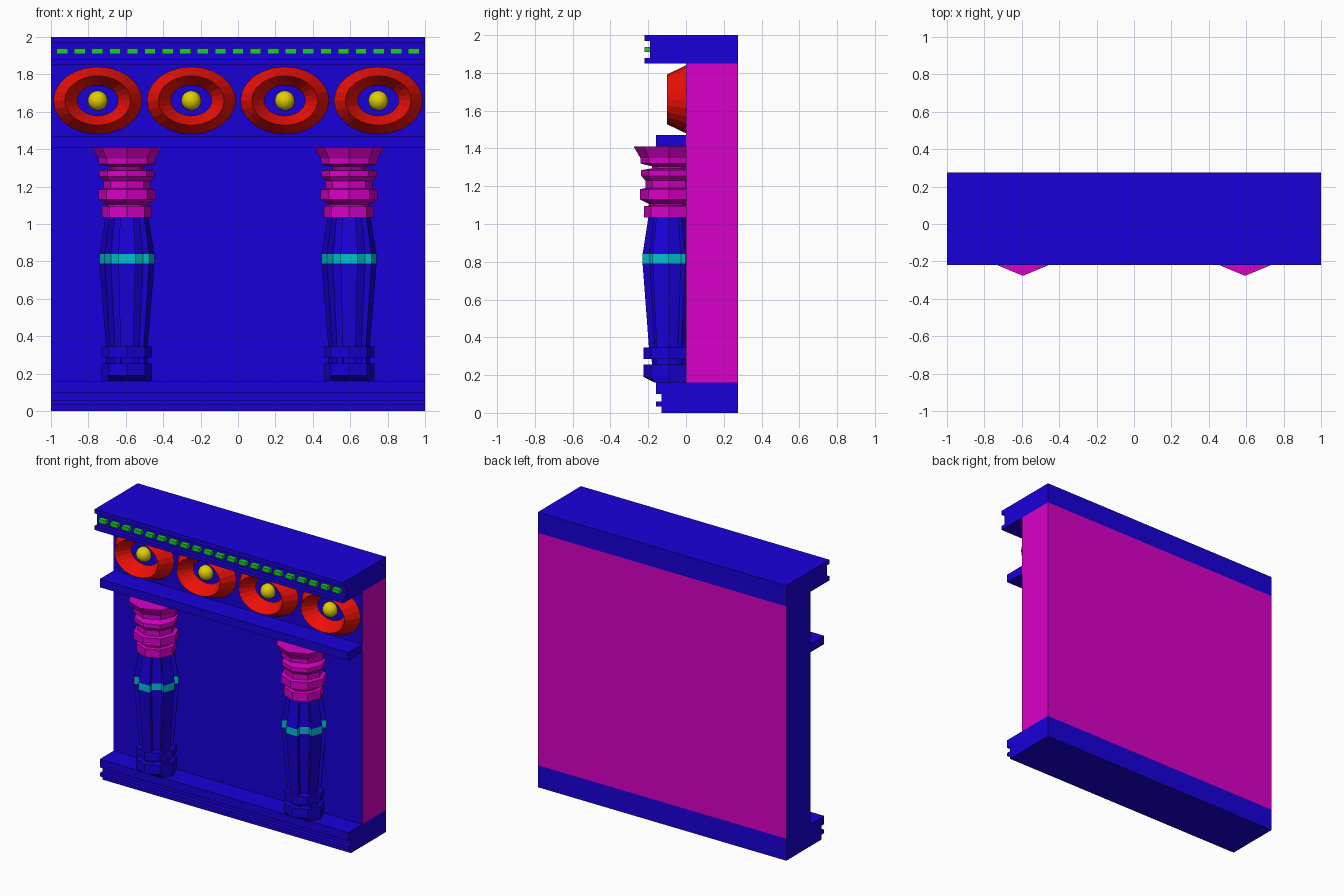
import bpy, bmesh
from math import cos, sin, pi, radians
from mathutils import Matrix

if "Cube" in bpy.data.objects:
    bpy.data.objects.remove(bpy.data.objects["Cube"])


def material(name, rgb):
    m = bpy.data.materials.new(name)
    m.diffuse_color = (*rgb, 1)
    m.use_nodes = True
    m.node_tree.nodes["Principled BSDF"].inputs["Base Color"].default_value = m.diffuse_color
    return m


BLUE = material("blue", (0.01, 0.0, 0.70))
PINK = material("magenta", (0.70, 0.0, 0.58))
RED = material("red", (0.85, 0.005, 0.002))
CYAN = material("cyan", (0.0, 0.55, 0.60))
GREEN = material("green", (0.01, 0.65, 0.02))
YELLOW = material("yellow", (0.75, 0.62, 0.0))


def finish(bm, name, *mats):
    bmesh.ops.recalc_face_normals(bm, faces=bm.faces)
    me = bpy.data.meshes.new(name)
    bm.to_mesh(me)
    bm.free()
    for m in mats:
        me.materials.append(m)
    ob = bpy.data.objects.new(name, me)
    bpy.context.collection.objects.link(ob)
    return ob


def box(name, x0, x1, y0, y1, z0, z1, *mats):
    bm = bmesh.new()
    mat = Matrix.Translation(((x0 + x1) / 2, (y0 + y1) / 2, (z0 + z1) / 2)) \
        @ Matrix.Diagonal((x1 - x0, y1 - y0, z1 - z0, 1))
    bmesh.ops.create_cube(bm, size=1, matrix=mat)
    return finish(bm, name, *mats)


def moulding(name, profile, mat):
    """Extrude a (y, z) profile along the full width."""
    bm = bmesh.new()
    f = bm.faces.new([bm.verts.new((-1, y, z)) for y, z in profile])
    ext = bmesh.ops.extrude_face_region(bm, geom=[f], use_keep_orig=True)
    bmesh.ops.translate(bm, vec=(2, 0, 0),
                        verts=[v for v in ext["geom"] if isinstance(v, bmesh.types.BMVert)])
    return finish(bm, name, mat)


def stack(name, x, section, profile, mats, band=None, clamp=None):
    """Stack a cross-section at (scale, z) steps; band = step using the second material."""
    bm = bmesh.new()
    rings = [[bm.verts.new((x + r * a, COL_Y + r * b, z)) for a, b in section]
             for r, z in profile]
    n = len(section)
    for k in range(len(rings) - 1):
        for i in range(n):
            j = (i + 1) % n
            f = bm.faces.new((rings[k][i], rings[k][j], rings[k + 1][j], rings[k + 1][i]))
            f.material_index = int(k == band)
    bm.faces.new(rings[0])
    bm.faces.new(rings[-1])
    if clamp is not None:
        for v in rings[0]:
            v.co.y = max(v.co.y, clamp)
    return finish(bm, name, *mats)


# Wall: blue front and left, magenta back and right
wall = box("wall", -1, 1, 0, 0.275, 0.16, 1.85, BLUE, PINK)
for p in wall.data.polygons:
    p.material_index = int(p.normal.x > 0.5 or p.normal.y > 0.5)

# Plinth, shelf and grooved cornice
moulding("plinth", [(0.275, 0), (-0.13, 0), (-0.13, 0.035), (-0.16, 0.035), (-0.16, 0.06),
                    (-0.13, 0.06), (-0.13, 0.10), (-0.16, 0.10), (-0.16, 0.16), (0.275, 0.16)], BLUE)
box("shelf", -1, 1, -0.16, 0, 1.41, 1.47, BLUE)
moulding("cornice", [(0.275, 1.85), (-0.22, 1.85), (-0.22, 1.88), (-0.19, 1.88),
                     (-0.19, 1.97), (-0.22, 1.97), (-0.22, 2), (0.275, 2)], BLUE)

# Dentils in the cornice groove
for i in range(21):
    cx = -0.94 + 0.094 * i
    box(f"dentil_{i + 1}", cx - 0.03, cx + 0.03, -0.22, -0.19, 1.91, 1.938, GREEN)

# Oval rosettes with a ball in the middle
N = 24
for k in range(4):
    cx, cz = -0.75 + 0.5 * k, 1.66
    bm = bmesh.new()
    rings = [[bm.verts.new((cx + a * cos(2 * pi * i / N), y, cz + b * sin(2 * pi * i / N)))
              for i in range(N)]
             for a, b, y in ((0.237, 0.18, 0), (0.176, 0.132, -0.10), (0.11, 0.082, 0))]
    for p, q in ((0, 1), (1, 2), (2, 0)):
        for i in range(N):
            j = (i + 1) % N
            bm.faces.new((rings[p][i], rings[p][j], rings[q][j], rings[q][i]))
    finish(bm, f"rosette_{k + 1}", RED)

    bm = bmesh.new()
    bmesh.ops.create_uvsphere(bm, u_segments=20, v_segments=12, radius=0.053,
                              matrix=Matrix.Translation((cx, -0.01, cz)))
    for f in bm.faces:
        f.smooth = True
    finish(bm, f"rosette_ball_{k + 1}", YELLOW)

# Columns: octagonal capital and base, shaft with five ridges
COL_Y = -0.09
OCT = [(cos(i * pi / 4), sin(i * pi / 4)) for i in range(8)]
FLUTED = []
for i in range(5):
    a, b = radians(-108 + 72 * i), radians(-72 + 72 * i)
    FLUTED += [(s * cos(t), s * sin(t)) for s, t in ((0.72, a), (1, a), (1, b), (0.72, b))]

CAPITAL = [(0.133, 1.035), (0.133, 1.095), (0.105, 1.097), (0.105, 1.105), (0.153, 1.13),
           (0.153, 1.185), (0.125, 1.19), (0.125, 1.23), (0.148, 1.255), (0.148, 1.285),
           (0.09, 1.295), (0.09, 1.305), (0.15, 1.32), (0.152, 1.35), (0.187, 1.41)]
SHAFT = [(0.112, 0.16), (0.112, 0.35), (0.147, 0.79), (0.147, 0.84), (0.115, 1.035)]

for side, x in (("left", -0.594), ("right", 0.594)):
    stack(f"{side}_capital", x, OCT, CAPITAL, [PINK])
    stack(f"{side}_shaft", x, FLUTED, SHAFT, [BLUE, CYAN], band=2, clamp=-0.16)
    stack(f"{side}_base_ring", x, OCT, [(0.135, 0.285), (0.135, 0.345)], [BLUE])
    stack(f"{side}_base_foot", x, OCT, [(0.135, 0.16), (0.135, 0.19), (0.135, 0.255)],
          [BLUE], clamp=-0.165)
